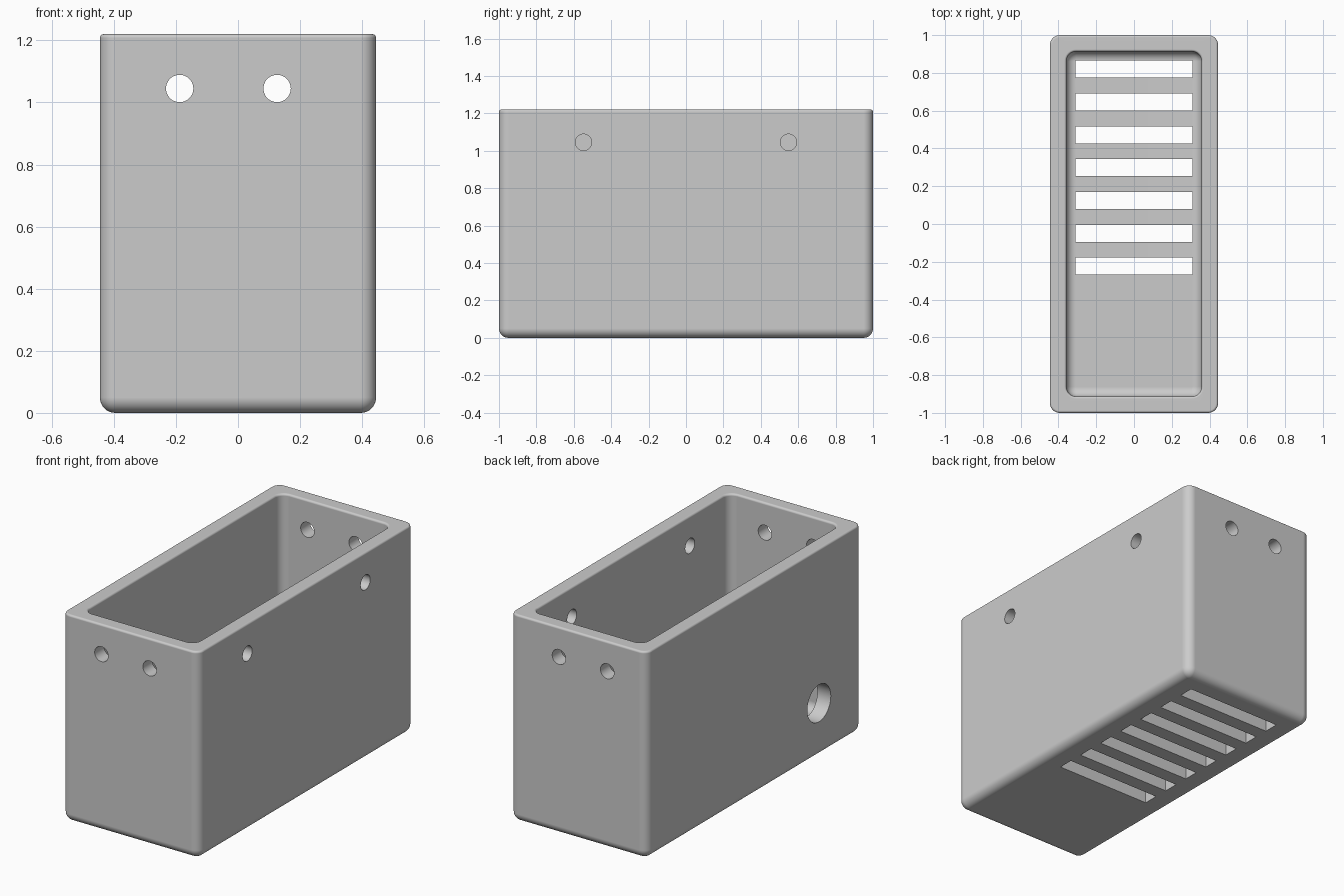
import bpy, bmesh
from math import pi, sin, cos
from mathutils import Matrix

cube = bpy.data.objects.get("Cube")
if cube:
    bpy.data.objects.remove(cube, do_unlink=True)

HX, HY, HEIGHT = 0.445, 1.0, 1.22   # outer half sizes and height
WALL, ROUND, LIP = 0.087, 0.052, 0.012
STEPS = 8

grey = bpy.data.materials.new("plain grey")
grey.use_nodes = True
grey.diffuse_color = (0.6, 0.6, 0.6, 1)
grey.node_tree.nodes["Principled BSDF"].inputs["Base Color"].default_value = grey.diffuse_color


def make_object(name, bm):
    bmesh.ops.recalc_face_normals(bm, faces=bm.faces)
    mesh = bpy.data.meshes.new(name)
    bm.to_mesh(mesh)
    bm.free()
    mesh.materials.append(grey)
    obj = bpy.data.objects.new(name, mesh)
    bpy.context.collection.objects.link(obj)
    return obj


def ring(bm, inset, z):
    """Rounded rectangle loop, offset inwards from the outer wall."""
    base = inset - WALL if inset > WALL - 0.001 else inset
    r = max(ROUND - max(base, 0), 0.002)
    if WALL - LIP - 0.001 < inset < WALL:
        r = ROUND + WALL - inset
    verts = []
    for k, (sx, sy) in enumerate(((1, 1), (-1, 1), (-1, -1), (1, -1))):
        for i in range(STEPS + 1):
            a = (k + i / STEPS) * pi / 2
            verts.append(bm.verts.new((sx * (HX - inset - r) + r * cos(a),
                                       sy * (HY - inset - r) + r * sin(a), z)))
    return verts


# Wall profile as (inset, height): outer foot, rim and inner floor curve
arc = [i / STEPS * pi / 2 for i in range(STEPS + 1)]
curve = 0.05
profile = [(curve * (1 - sin(a)), curve * (1 - cos(a))) for a in arc]
profile += [(LIP * (1 - cos(a)), HEIGHT - LIP * (1 - sin(a))) for a in arc]
profile += [(WALL - LIP * (1 - sin(a)), HEIGHT - LIP * (1 - cos(a))) for a in arc]
profile += [(WALL + curve * (1 - cos(a)), WALL + curve * (1 - sin(a))) for a in arc]

# Open box shell
bm = bmesh.new()
loops = [ring(bm, *p) for p in profile]
for low, high in zip(loops, loops[1:]):
    for i in range(len(low)):
        j = (i + 1) % len(low)
        bm.faces.new((low[i], low[j], high[j], high[i]))
bm.faces.new(loops[0])
bm.faces.new(loops[-1])
box = make_object("open_box", bm)


def add_hole(bm, axis, centre, radius, depth):
    turn = Matrix.Rotation(pi / 2, 4, "Y" if axis == "X" else "X")
    bmesh.ops.create_cone(bm, cap_ends=True, segments=48, radius1=radius, radius2=radius,
                          depth=depth, matrix=Matrix.Translation(centre) @ turn)


# Cutters: screw holes, cable hole and floor vents
bm = bmesh.new()
for side in (-1, 1):
    for x in (-0.188, 0.126):
        add_hole(bm, "Y", (x, side * HY, 1.045), 0.044, 0.4)
    add_hole(bm, "X", (HX, side * 0.548, 1.045), 0.044, 0.4)
add_hole(bm, "X", (-HX, -0.6, 0.315), 0.109, 0.4)
for i in range(7):
    place = Matrix.Translation((0, 0.82 - 0.1738 * i, 0))
    bmesh.ops.create_cube(bm, size=1, matrix=place @ Matrix.Diagonal((0.62, 0.09, 0.4, 1)))
cutter = make_object("hole_cutter", bm)
cutter.hide_render = True

cut = box.modifiers.new("holes", "BOOLEAN")
cut.operation, cut.solver, cut.object = "DIFFERENCE", "EXACT", cutter
bpy.ops.object.select_all(action="DESELECT")
bpy.context.view_layer.objects.active = box
box.select_set(True)
bpy.ops.object.modifier_apply(modifier=cut.name)
bpy.data.objects.remove(cutter, do_unlink=True)

# Smooth rounded edges, crisp hole edges, flat walls
bpy.ops.object.shade_smooth_by_angle(angle=pi / 6)
flat = box.modifiers.new("flat walls", "WEIGHTED_NORMAL")
flat.keep_sharp = True
